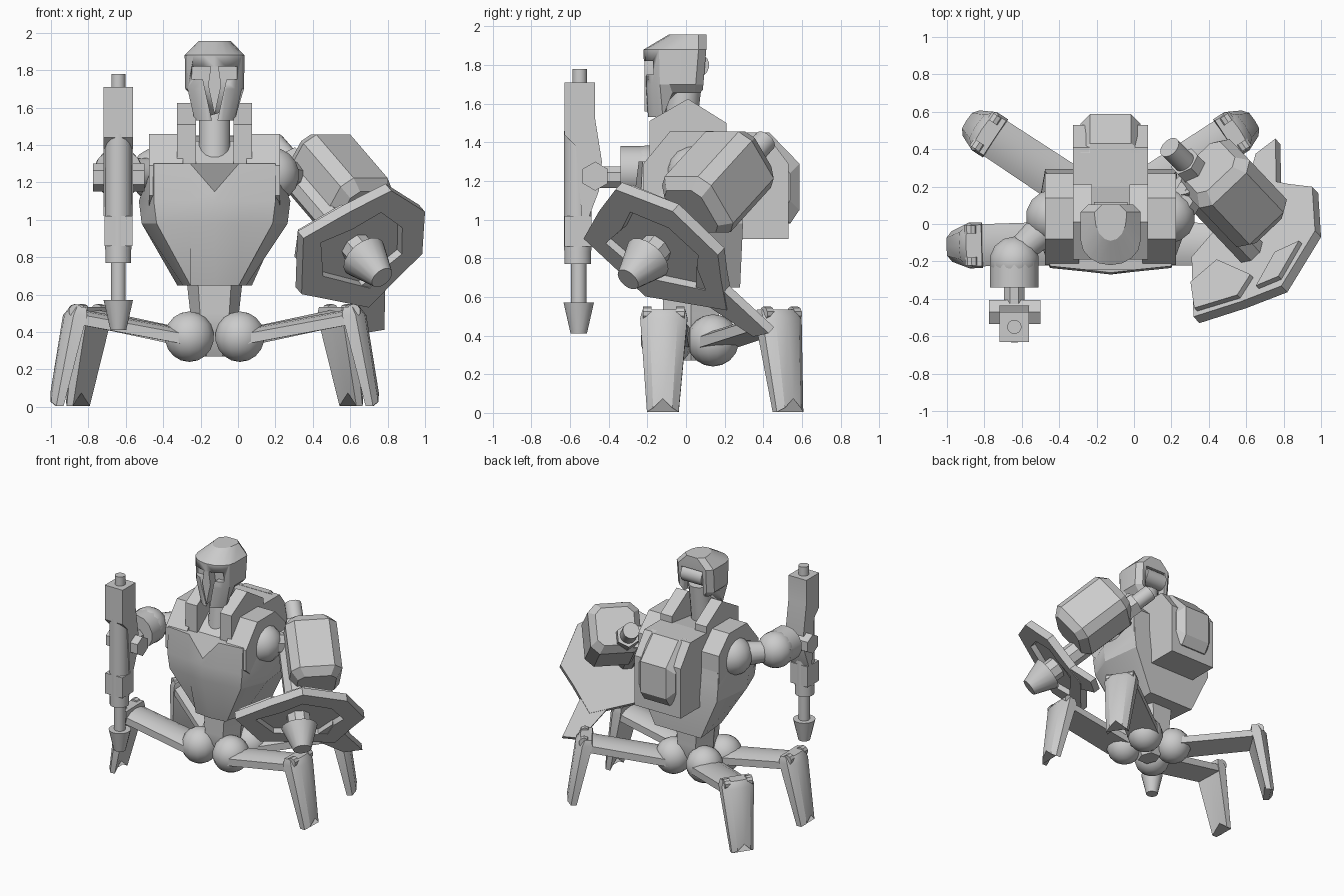
import bpy, bmesh, math
from mathutils import Vector as V

if "Cube" in bpy.data.objects:
    bpy.data.objects.remove(bpy.data.objects["Cube"])

CX = -0.125                                   # mirror plane of the body
grey = bpy.data.materials.new("plain grey")
grey.diffuse_color = (0.6, 0.6, 0.6, 1)
grey.use_nodes = True
grey.node_tree.nodes["Principled BSDF"].inputs["Base Color"].default_value = grey.diffuse_color


def finish(name, bm, angle=32):
    bmesh.ops.recalc_face_normals(bm, faces=bm.faces)
    me = bpy.data.meshes.new(name)
    bm.to_mesh(me)
    bm.free()
    ob = bpy.data.objects.new(name, me)
    bpy.context.collection.objects.link(ob)
    me.materials.append(grey)
    bpy.ops.object.select_all(action='DESELECT')
    ob.select_set(True)
    bpy.context.view_layer.objects.active = ob
    bpy.ops.object.shade_smooth_by_angle(angle=math.radians(angle))
    return ob


def loft(name, rings, angle=32):
    """Skin a list of point rings and cap both ends."""
    bm = bmesh.new()
    vs = [[bm.verts.new(p) for p in r] for r in rings]
    n = len(rings[0])
    for a, b in zip(vs, vs[1:]):
        for i in range(n):
            bm.faces.new((a[i], a[(i + 1) % n], b[(i + 1) % n], b[i]))
    bm.faces.new(vs[0])
    bm.faces.new(vs[-1])
    return finish(name, bm, angle)


def side_prism(name, x0, x1, prof):
    """Extrude a (y, z) profile along x."""
    return loft(name, [[(x, y, z) for y, z in prof] for x in (x0, x1)])


def box(name, x0, x1, y0, y1, z0, z1):
    return side_prism(name, x0, x1, [(y0, z0), (y1, z0), (y1, z1), (y0, z1)])


def tube(name, a, b, r0, r1, n=16):
    a, b = V(a), V(b)
    q = (b - a).to_track_quat('Z', 'Y')
    ring = lambda c, r: [c + q @ V((r * math.cos(2 * math.pi * (i + .5) / n),
                                    r * math.sin(2 * math.pi * (i + .5) / n), 0)) for i in range(n)]
    return loft(name, [ring(a, r0), ring(b, r1)])


def ball(name, c, r):
    bm = bmesh.new()
    bmesh.ops.create_uvsphere(bm, u_segments=14, v_segments=9, radius=r)
    bmesh.ops.translate(bm, verts=bm.verts, vec=V(c))
    return finish(name, bm, 40)


def cut(ob, cutter):
    cutter.hide_render = True
    m = ob.modifiers.new("cut", 'BOOLEAN')
    m.operation, m.object, m.solver = 'DIFFERENCE', cutter, 'EXACT'
    bpy.context.view_layer.objects.active = ob
    bpy.ops.object.modifier_apply(modifier=m.name)
    bpy.data.objects.remove(cutter)


# --- legs -------------------------------------------------------------
def leg(tag, s, hip, knee, foot):
    P = lambda p: V((CX + s * p[0], p[1], p[2]))
    hip, knee, foot = P(hip), P(knee), P(foot)
    ball("hip_ball_" + tag, hip, 0.135)
    d = (knee - hip)
    d.z = 0
    d.normalize()
    side = V((-d.y, d.x, 0))
    up = V((0, 0, 1))

    def arch(c, w, t):                        # rounded-top strut section
        pts = [(-w, -t), (-w, .3 * t), (-.6 * w, .8 * t), (0, t), (.6 * w, .8 * t), (w, .3 * t), (w, -t)]
        return [c + side * a + up * b for a, b in pts]
    loft("upper_leg_" + tag, [arch(hip - d * .01 - up * .005, .118, .042),
                              arch(knee - up * .005, .112, .042)], 40)

    def shin(c, w, t, notch):                 # shin section, split at the toe
        pts = [(-w, -t, 0), (-w, .2 * t, 0), (-.6 * w, t, notch * .3), (0, t * 1.1, notch),
               (.6 * w, t, notch * .3), (w, .2 * t, 0), (w, -t, 0), (0, -t, notch)]
        return [c + side * a + d * b + up * k for a, b, k in pts]
    top = V((knee.x, knee.y, .49))
    loft("lower_leg_" + tag, [shin(foot, .082, .033, .07), shin(top, .122, .06, 0),
                              shin(top + up * .045 - d * .015, .11, .04, 0)])
    for k in (-1, 1):                         # hinge lugs on the knee
        c = top + side * k * .085 + up * .022
        tube("knee_hinge_" + tag, c - side * .022, c + side * .022, .038, .038, 10)


for s, t in ((-1, "left"), (1, "right")):
    leg("front_" + t, s, (.135, -.1, .375), (.745, -.115, .49), (.842, -.12, .005))
    leg("back_" + t, s, (.135, .14, .375), (.665, .49, .49), (.74, .535, .005))


# --- pelvis and torso ---------------------------------------------------
def six(z, w, y0, y1):
    m = (y0 + y1) / 2
    return [(CX + a * w, y, z) for a, y in
            ((-.6, y0), (.6, y0), (1, m), (.6, y1), (-.6, y1), (-1, m))]


loft("pelvis", [six(.27, .07, -.05, .1), six(.42, .13, -.12, .17), six(.5, .13, -.12, .17),
                six(.68, .15, -.12, .18)])


def chest(z, w, wf, yf, wb, yb, v=0):
    half = [(.13, yf - .02, z), (wf, yf, z), (w, -.02, z), (wb, yb, z)]
    return ([(CX, yf - .035, z - v)] + [(CX + x, y, k) for x, y, k in half]
            + [(CX - x, y, k) for x, y, k in reversed(half)])


loft("chest", [chest(.65, .17, .13, -.14, .2, .28), chest(.98, .39, .31, -.23, .35, .295),
               chest(1.1, .405, .325, -.235, .35, .28), chest(1.3, .335, .325, -.225, .33, .26, .15)], 20)

for s, t in ((-1, "left"), (1, "right")):
    X = lambda d: CX + s * d
    side_prism("shoulder_frame_" + t, X(.17), X(.35),
               [(-.22, 1.13), (-.22, 1.29), (-.08, 1.46), (.14, 1.46), (.27, 1.33), (.27, 1.1),
                (.14, 1.02), (-.1, 1.02)])
    side_prism("collar_" + t, X(.1), X(.2),
               [(-.19, 1.25), (-.19, 1.51), (.01, 1.625), (.21, 1.5), (.21, 1.2)])
    ball("shoulder_ball_" + t, (X(.31), .04, 1.24), .145)
side_prism("collar_middle", CX - .11, CX + .11,
           [(-.21, 1.1), (-.17, 1.3), (-.03, 1.42), (.21, 1.45), (.21, 1.1)])
tube("neck", (CX, -.05, 1.3), (CX, 0, 1.72), .085, .085)

# --- backpack -------------------------------------------------------------
side_prism("backpack", CX - .2, CX + .2,
           [(.2, .9), (.53, .9), (.53, 1.29), (.41, 1.45), (.2, 1.45)])
PANEL = [(.4, .98, 0), (.54, .98, .04), (.587, 1.05, .05), (.587, 1.29, .05), (.43, 1.452, .03), (.38, 1.452, 0)]
loft("backpack_panel", [[(CX + x, y - m, z + (m if z < 1.1 else -m) * k) for y, z, m in PANEL]
                        if k else [(CX + x, y, z) for y, z, m in PANEL]
                        for x, k in ((-.16, 1), (-.11, 0), (.11, 0), (.16, 1))], 20)


# --- helmet -----------------------------------------------------------------
def u_ring(z, w, y0, y1, n=8):
    r = [(CX + w * math.cos(math.pi * (1 + i / n)),
          y0 + .13 - .13 * math.sin(math.pi * i / n), z) for i in range(n + 1)]
    return r + [(CX + w, y1 - .04, z), (CX + w - .04, y1, z),
                (CX - w + .04, y1, z), (CX - w, y1 - .04, z)]


def place_z(r, f):
    return [(x, y, f(y)) for x, y, z in r]


helmet = loft("helmet", [place_z(u_ring(0, .115, -.2, .085), lambda y: 1.53 if y < -.1 else 1.655),
                         u_ring(1.7, .157, -.215, .09), u_ring(1.88, .16, -.22, .105),
                         u_ring(1.957, .085, -.09, .105)], 25)
cut(helmet, box("eye_cutter", CX - .12, CX + .12, -.4, -.15, 1.75, 1.82))
cut(helmet, loft("mouth_cutter", [[(CX - w, y, z) for w, z in
                 ((.008, 1.5), (.065, 1.76), (-.065, 1.76), (-.008, 1.5))] for y in (-.4, -.15)]))
cut(helmet, box("back_cutter", CX - .09, CX + .09, .03, .3, 1.6, 1.86))
loft("nose_guard", [[(CX - .018, y, 1.84), (CX + .018, y, 1.84), (CX + .035, y, 1.72),
                     (CX, y, 1.56), (CX - .035, y, 1.72)] for y in (-.215, -.13)])
tube("helmet_back_roll", (CX - .09, .055, 1.8), (CX + .09, .055, 1.8), .065, .065)

# --- left arm and lance -------------------------------------------------------
LX = -.64
tube("left_upper_arm", (-.43, .02, 1.24), (LX, -.17, 1.25), .1, .07)
ball("left_elbow", (LX, -.2, 1.25), .135)
tube("left_forearm", (LX, -.2, 1.25), (LX, -.34, 1.25), .132, .132, 14)
tube("left_wrist", (LX, -.3, 1.22), (LX, -.5, 1.22), .06, .06, 8)
tube("left_hand", (-.775, -.47, 1.225), (-.5, -.47, 1.225), .075, .075, 6)
side_prism("lance_body", LX - .078, LX + .078,
           [(-.63, 1.71), (-.47, 1.71), (-.47, 1.52), (-.435, 1.3), (-.45, 1.15), (-.5, 1.02),
            (-.54, 1.02), (-.57, 1.38), (-.63, 1.44)])
tube("lance_barrel", (LX, -.56, .84), (LX, -.56, 1.46), .072, .072)
box("lance_collar", LX - .075, LX + .075, -.63, -.49, .86, 1.02)
tube("lance_ring", (LX, -.56, .77), (LX, -.56, .86), .07, .07)
tube("lance_rod", (LX, -.555, .55), (LX, -.555, .8), .04, .04)
tube("lance_tip", (LX, -.555, .41), (LX, -.555, .57), .043, .08)
tube("lance_top_peg", (LX, -.55, 1.7), (LX, -.55, 1.78), .038, .038)

# --- right arm cannon -------------------------------------------------------------
N = V((.536, -.566, -.624)).normalized()      # firing direction
H = V((-N.y, N.x, 0)).normalized()
U = N.cross(H)
if U.z < 0:
    U.negate()
TIP = V((.77, -.3, .69))
tube("cannon_muzzle", TIP - N * .18, TIP, .13, .065)
tube("cannon_shaft", TIP - N * .92, TIP - N * .17, .085, .085, 8)
tube("cannon_arm_link", (.24, .06, 1.24), TIP - N * .85, .085, .085, 8)


def pod(t, k):
    c, a, e = V((.53, .165, 1.195)) + N * t, .185 * k, .125 * k
    return [c + H * x + U * y for x, y in
            ((-a, -e), (-e, -a), (e, -a), (a, -e), (a, e), (e, a), (-e, a), (-a, e))]


loft("cannon_pod", [pod(-.245, .75), pod(-.185, 1), pod(.185, 1), pod(.245, .75)], 15)
tube("cannon_peg", (.34, .26, 1.24), (.19, .41, 1.41), .06, .06)
tube("cannon_peg_base", (.36, .24, 1.22), (.27, .335, 1.32), .085, .085, 6)

# --- shield ------------------------------------------------------------------------
ORG = V((.36, -.53, .91))


def flat(p):                                  # drop a point (x, y) onto the shield plane
    return V((p[0], p[1], ORG.z - ((p[0] - ORG.x) * N.x + (p[1] - ORG.y) * N.y) / N.z))


outline = [flat(p) for p in ((.35, -.53), (.6, -.45), (.82, -.365), (1, -.07),
                             (.985, .165), (.86, .18), (.7, .21), (.34, -.21))]
bm = bmesh.new()
front = bm.faces.new([bm.verts.new(p) for p in outline])
ext = bmesh.ops.extrude_face_region(bm, geom=[front])
moved = [g for g in ext['geom'] if isinstance(g, bmesh.types.BMVert)]
bmesh.ops.translate(bm, verts=moved, vec=-N * .06)
bmesh.ops.recalc_face_normals(bm, faces=bm.faces)
face = max(bm.faces, key=lambda f: f.normal.dot(N) + f.calc_center_median().dot(N))
bmesh.ops.inset_region(bm, faces=[face], thickness=.15)
bmesh.ops.inset_region(bm, faces=[face], thickness=.005)
bmesh.ops.translate(bm, verts=face.verts, vec=-N * .04)
finish("shield", bm)


def back_plate(name, pts, t0, t1):
    loft(name, [[flat(p) - N * t for p in pts] for t in (t0, t1)])


back_plate("shield_tail", ((.6, .05), (.79, .05), (.79, .2), (.785, .425), (.68, .345)), .005, .055)
back_plate("shield_left_plate", ((.37, -.5), (.6, -.43), (.67, -.32), (.49, -.24), (.35, -.36)), .05, .09)
back_plate("shield_back_rib", ((.7, -.38), (.82, -.33), (.93, -.14), (.8, -.2)), .05, .09)
